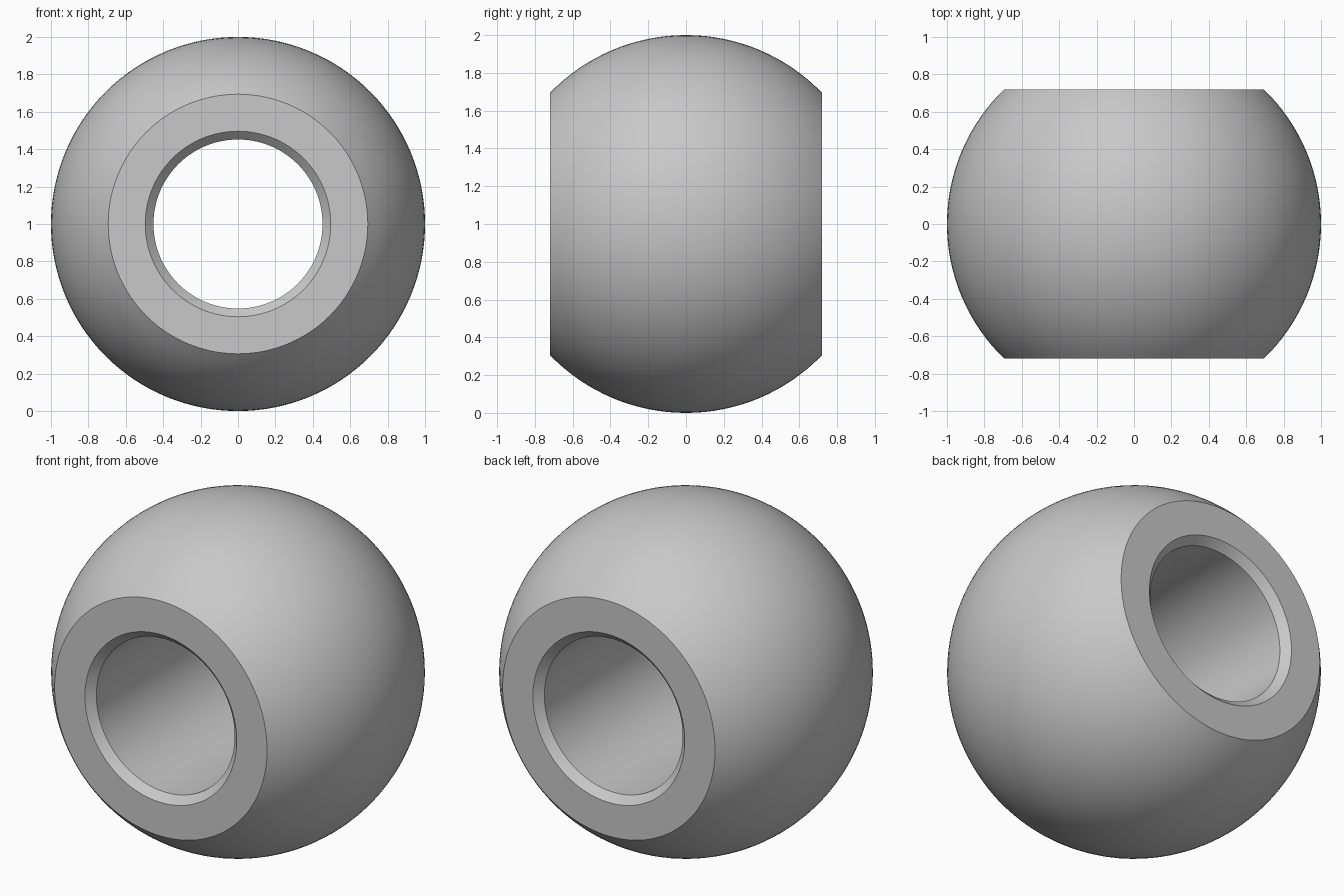
import bpy
import bmesh
from math import asin, cos, sin, sqrt, tau, radians
from mathutils import Vector

RADIUS = 1.0       # ball radius
HALF_WIDTH = 0.72  # distance from centre to each flat end
BORE = 0.452       # radius of the through hole
CHAMFER = 0.044    # bevel at each mouth of the hole
ARC_STEPS = 32
SEGMENTS = 128

cube = bpy.data.objects.get("Cube")
if cube:
    bpy.data.objects.remove(cube, do_unlink=True)

# Plain grey metal
grey = bpy.data.materials.new("grey_metal")
grey.use_nodes = True
colour = (0.58, 0.58, 0.58, 1.0)
grey.diffuse_color = colour
for node in grey.node_tree.nodes:
    if node.type == 'BSDF_PRINCIPLED':
        node.inputs["Base Color"].default_value = colour

# Closed cross-section as (radius, y): outer arc, flat end, chamfer, bore
limit = asin(HALF_WIDTH / RADIUS)
angles = [limit * (2 * i / ARC_STEPS - 1) for i in range(ARC_STEPS + 1)]
profile = [(RADIUS * cos(a), RADIUS * sin(a)) for a in angles]
profile += [(BORE + CHAMFER, HALF_WIDTH), (BORE, HALF_WIDTH - CHAMFER),
            (BORE, CHAMFER - HALF_WIDTH), (BORE + CHAMFER, -HALF_WIDTH)]

# Revolve the cross-section about the y axis
bm = bmesh.new()
verts = [bm.verts.new((r, y, RADIUS)) for r, y in profile]
edges = [bm.edges.new((v, verts[(i + 1) % len(verts)])) for i, v in enumerate(verts)]
bmesh.ops.spin(bm, geom=verts + edges, cent=Vector((0, 0, RADIUS)),
               axis=Vector((0, 1, 0)), angle=tau, steps=SEGMENTS)
bmesh.ops.remove_doubles(bm, verts=bm.verts, dist=0.0001)
bmesh.ops.recalc_face_normals(bm, faces=bm.faces)

mesh = bpy.data.meshes.new("bored_ball")
bm.to_mesh(mesh)
bm.free()
mesh.materials.append(grey)
ball = bpy.data.objects.new("bored_ball", mesh)
bpy.context.collection.objects.link(ball)

# Smooth ball and bore, crisp rims
bpy.ops.object.select_all(action='DESELECT')
ball.select_set(True)
bpy.context.view_layer.objects.active = ball
bpy.ops.object.shade_smooth_by_angle(angle=radians(30))
